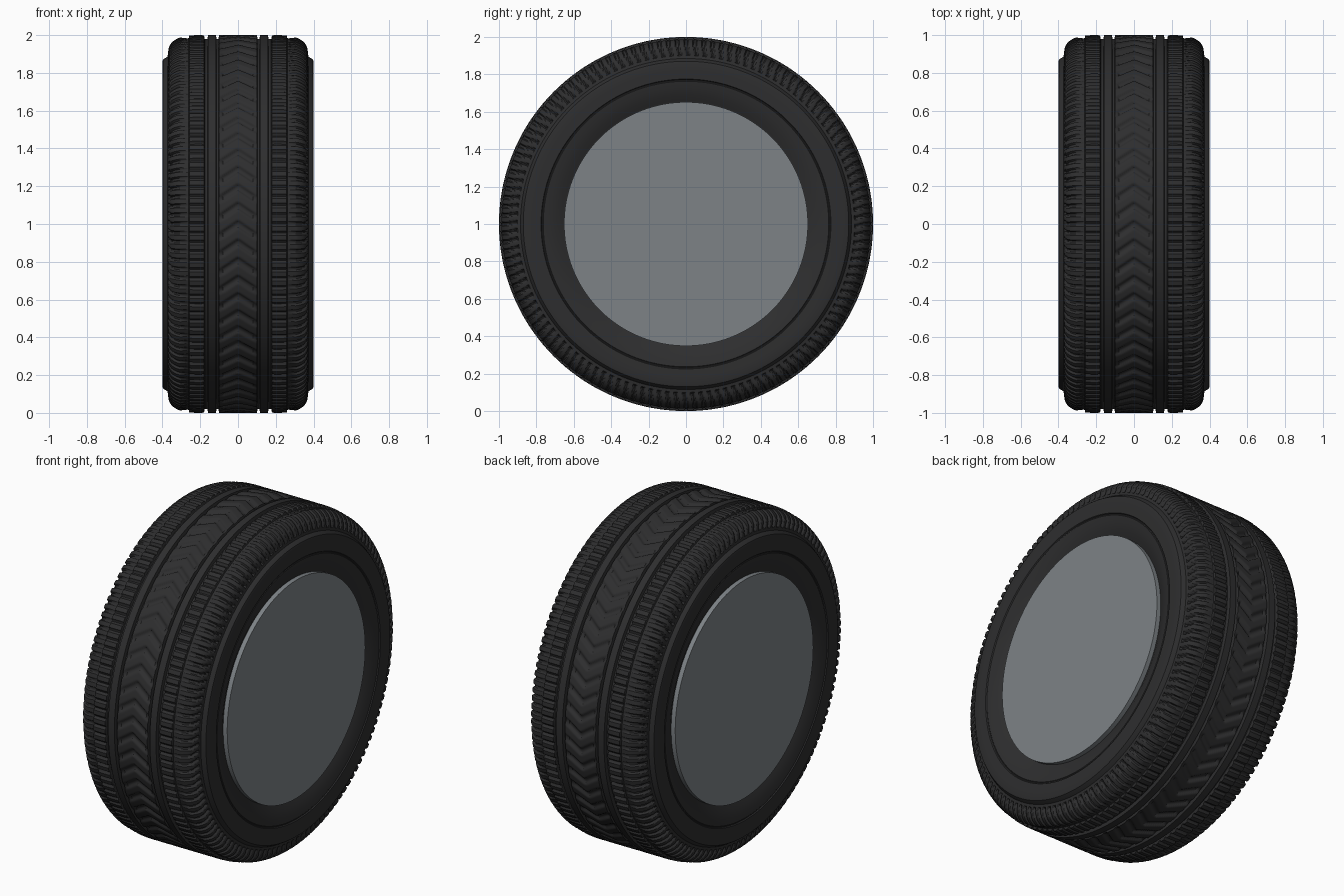
import bpy, bmesh, math

if "Cube" in bpy.data.objects:
    bpy.data.objects.remove(bpy.data.objects["Cube"])

SEG = 1024          # steps around the tyre
BARS = 128          # cross bars in the outer tread
CHEVRONS = 64       # chevrons in the centre band


def material(name, rgb):
    m = bpy.data.materials.new(name)
    m.diffuse_color = (*rgb, 1)
    m.use_nodes = True
    m.node_tree.nodes["Principled BSDF"].inputs["Base Color"].default_value = m.diffuse_color
    return m


rubber = material("black rubber", (0.027, 0.027, 0.028))
metal = material("grey metal", (0.205, 0.225, 0.24))


def ridge(phase, width, soft):
    """0 on top of a block, 1 at the bottom of a groove."""
    d = abs((phase % 1.0) - 0.5)
    t = (d - (0.5 - width)) / soft
    return max(0.0, min(1.0, t))


# Half profile from the centre line to the bead: (x, radius, zone)
half = [(0.0, 1.0, "chevron")]
half += [(0.01 * i, 1.0, "chevron") for i in range(1, 11)]
half += [(0.104, 0.98, "plain"), (0.113, 0.98, "plain"),
         (0.117, 1.0, "plain"), (0.137, 1.0, "plain"), (0.158, 1.0, "plain"),
         (0.162, 0.98, "plain"), (0.176, 0.98, "plain"), (0.18, 0.999, "bar")]


def crown(x):
    t = max(0.0, (x - 0.2) / 0.17)
    return 0.9 + 0.1 * (1 - t ** 2.6) ** (1 / 2.6)


half += [(x, crown(x), "bar") for x in (0.2, 0.22, 0.24, 0.258)]
half += [(0.261, 0.984, "plain"), (0.268, 0.983, "plain")]
for i in range(11):                                   # rounded shoulder
    ang = math.radians(33 + i * 5.4)
    half.append((0.2 + 0.17 * math.sin(ang) ** (2 / 2.6),
                 0.9 + 0.1 * math.cos(ang) ** (2 / 2.6), "shoulder"))
half += [(x, r, "plain") for x, r in (                # sidewall and bead
    (0.371, 0.9), (0.374, 0.885), (0.388, 0.877), (0.397, 0.87), (0.4, 0.86),
    (0.4, 0.82), (0.399, 0.775), (0.393, 0.771), (0.393, 0.767), (0.396, 0.763),
    (0.39, 0.73), (0.377, 0.69), (0.362, 0.66), (0.355, 0.645),
    (0.355, 0.60), (0.34, 0.58))]

profile = [(-x, r, z) for x, r, z in reversed(half[1:])] + half


def tread_point(x, r, zone, a):
    ax, u = abs(x), a / (2 * math.pi)
    if zone == "chevron":
        g = 0.013 * ridge(u * CHEVRONS - 7 * ax, 0.24, 0.13)
        g *= 1 if ax < 0.085 else 0.5
        r -= g
    elif zone == "bar":
        r -= 0.012 * ridge(u * BARS, 0.22, 0.13)
    elif zone == "shoulder":
        g = 0.013 * ridge(u * BARS + 5 * max(0, 0.96 - r), 0.24, 0.13)
        dx, dr = ax - 0.2, r - 0.85
        n = math.hypot(dx, dr)
        x -= math.copysign(g * dx / n, x)
        r -= g * dr / n
    return (x, r * math.cos(a), 1 + r * math.sin(a))


# Tyre: profile swept around the x axis
n = len(profile)
verts = [tread_point(x, r, z, 2 * math.pi * k / SEG)
         for k in range(SEG) for x, r, z in profile]
faces = [(k * n + j, k * n + (j + 1) % n,
          ((k + 1) % SEG) * n + (j + 1) % n, ((k + 1) % SEG) * n + j)
         for k in range(SEG) for j in range(n)]
mesh = bpy.data.meshes.new("tyre")
mesh.from_pydata(verts, [], faces)
bm = bmesh.new()
bm.from_mesh(mesh)
bmesh.ops.recalc_face_normals(bm, faces=bm.faces)
bm.to_mesh(mesh)
bm.free()
mesh.materials.append(rubber)
tyre = bpy.data.objects.new("tyre", mesh)
bpy.context.collection.objects.link(tyre)

# Hub: plain disc filling the tyre, slightly proud of the bead on both sides
bpy.ops.mesh.primitive_cylinder_add(vertices=96, radius=0.652, depth=0.77,
                                    location=(0, 0, 1), rotation=(0, math.pi / 2, 0))
hub = bpy.context.object
hub.name = "hub_disc"
hub.data.materials.append(metal)

for ob in (tyre, hub):
    bpy.ops.object.select_all(action='DESELECT')
    ob.select_set(True)
    bpy.context.view_layer.objects.active = ob
    bpy.ops.object.shade_smooth_by_angle(angle=math.radians(35))
